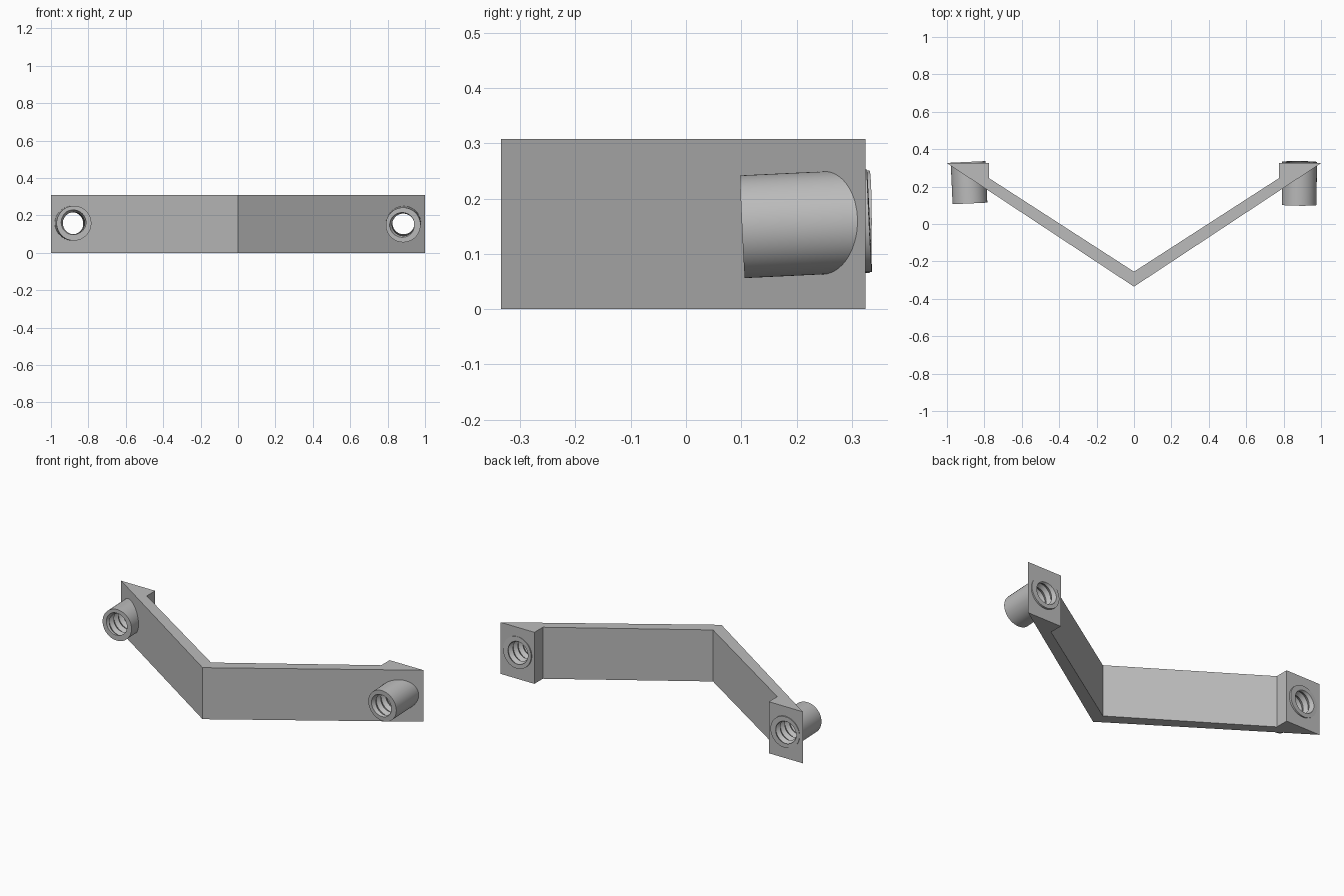
import bpy
import bmesh
from math import pi, cos, sin, radians
from mathutils import Vector

HEIGHT = 0.308
BOSS_R = 0.093
MINOR_R, MAJOR_R = 0.059, 0.073
PITCH = 0.046
SEG = 64

cube = bpy.data.objects.get("Cube")
if cube:
    bpy.data.objects.remove(cube, do_unlink=True)

grey = bpy.data.materials.new("plain grey")
grey.use_nodes = True
grey.diffuse_color = (0.5, 0.5, 0.5, 1)
for node in grey.node_tree.nodes:
    if node.type == 'BSDF_PRINCIPLED':
        node.inputs["Base Color"].default_value = (0.5, 0.5, 0.5, 1)


def make_object(name, bm):
    bmesh.ops.recalc_face_normals(bm, faces=bm.faces[:])
    mesh = bpy.data.meshes.new(name)
    bm.to_mesh(mesh)
    bm.free()
    mesh.materials.append(grey)
    obj = bpy.data.objects.new(name, mesh)
    bpy.context.collection.objects.link(obj)
    return obj


def select_only(obj):
    bpy.ops.object.select_all(action='DESELECT')
    obj.select_set(True)
    bpy.context.view_layer.objects.active = obj


def place(obj, back, front):
    """Stand the local z axis on the line from back to front."""
    obj.location = back
    obj.rotation_mode = 'QUATERNION'
    obj.rotation_quaternion = (front - back).to_track_quat('Z', 'Y')


# V-shaped bracket with a flat mounting foot at each end
def make_bracket():
    half = [(0, -0.335), (1, 0.325), (0.775, 0.325), (0.775, 0.245), (0, -0.255)]
    outline = half + [(-x, y) for x, y in reversed(half[1:-1])]
    bm = bmesh.new()
    face = bm.faces.new([bm.verts.new((x, y, 0)) for x, y in outline])
    top = bmesh.ops.extrude_face_region(bm, geom=[face])
    moved = [v for v in top["geom"] if isinstance(v, bmesh.types.BMVert)]
    bmesh.ops.translate(bm, verts=moved, vec=(0, 0, HEIGHT))
    return make_object("bracket", bm)


def thread_radius(z, angle):
    """V-shaped thread groove running along a helix."""
    phase = (z / PITCH - angle / (2 * pi)) % 1
    return MINOR_R + (MAJOR_R - MINOR_R) * (1 - abs(2 * phase - 1))


# Round boss with a threaded through hole
def make_boss(name, back, front):
    length = (front - back).length
    steps = 4
    rows = int(length / PITCH * steps) + 2
    bm = bmesh.new()

    def ring(point):
        return [bm.verts.new(point(2 * pi * j / SEG)) for j in range(SEG + 1)]

    def circle(z):
        return ring(lambda a: (BOSS_R * cos(a), BOSS_R * sin(a), z))

    def bore(k):
        def point(a):
            z = min(max((k / steps + a / (2 * pi)) * PITCH, 0), length)
            r = thread_radius(z, a)
            return (r * cos(a), r * sin(a), z)
        return ring(point)

    # Rows follow the helix and are clamped flat at both ends
    rings = [circle(0)] + [bore(k) for k in range(-steps, rows)] + [circle(length)]
    rings.append(rings[0])
    for low, high in zip(rings, rings[1:]):
        for j in range(SEG):
            bm.faces.new((low[j], low[j + 1], high[j + 1], high[j]))
    bmesh.ops.remove_doubles(bm, verts=bm.verts[:], dist=0.00005)
    bmesh.ops.dissolve_degenerate(bm, edges=bm.edges[:], dist=0.00005)
    obj = make_object(name, bm)
    place(obj, back, front)
    select_only(obj)
    bpy.ops.object.shade_smooth_by_angle(angle=radians(30))
    return obj


# Clearance hole through the bracket, hidden inside the boss wall
def cut_hole(target, back, front):
    bm = bmesh.new()
    bmesh.ops.create_cone(bm, cap_ends=True, segments=SEG, radius1=0.085,
                          radius2=0.085, depth=1)
    cutter = make_object("hole_cutter", bm)
    cutter.hide_render = True
    place(cutter, back, front)
    mod = target.modifiers.new("hole", 'BOOLEAN')
    mod.operation = 'DIFFERENCE'
    mod.solver = 'EXACT'
    mod.object = cutter
    select_only(target)
    bpy.ops.object.modifier_apply(modifier=mod.name)
    bpy.data.objects.remove(cutter, do_unlink=True)


bracket = make_bracket()
# Each boss is tilted a little in its own direction
bosses = {
    "left_boss": (Vector((0.885, 0.332, 0.160)), Vector((0.883, 0.102, 0.149))),
    "right_boss": (Vector((-0.887, 0.332, 0.158)), Vector((-0.877, 0.110, 0.158))),
}
for boss_name, (rear, nose) in bosses.items():
    cut_hole(bracket, rear, nose)
    make_boss(boss_name, rear, nose)
